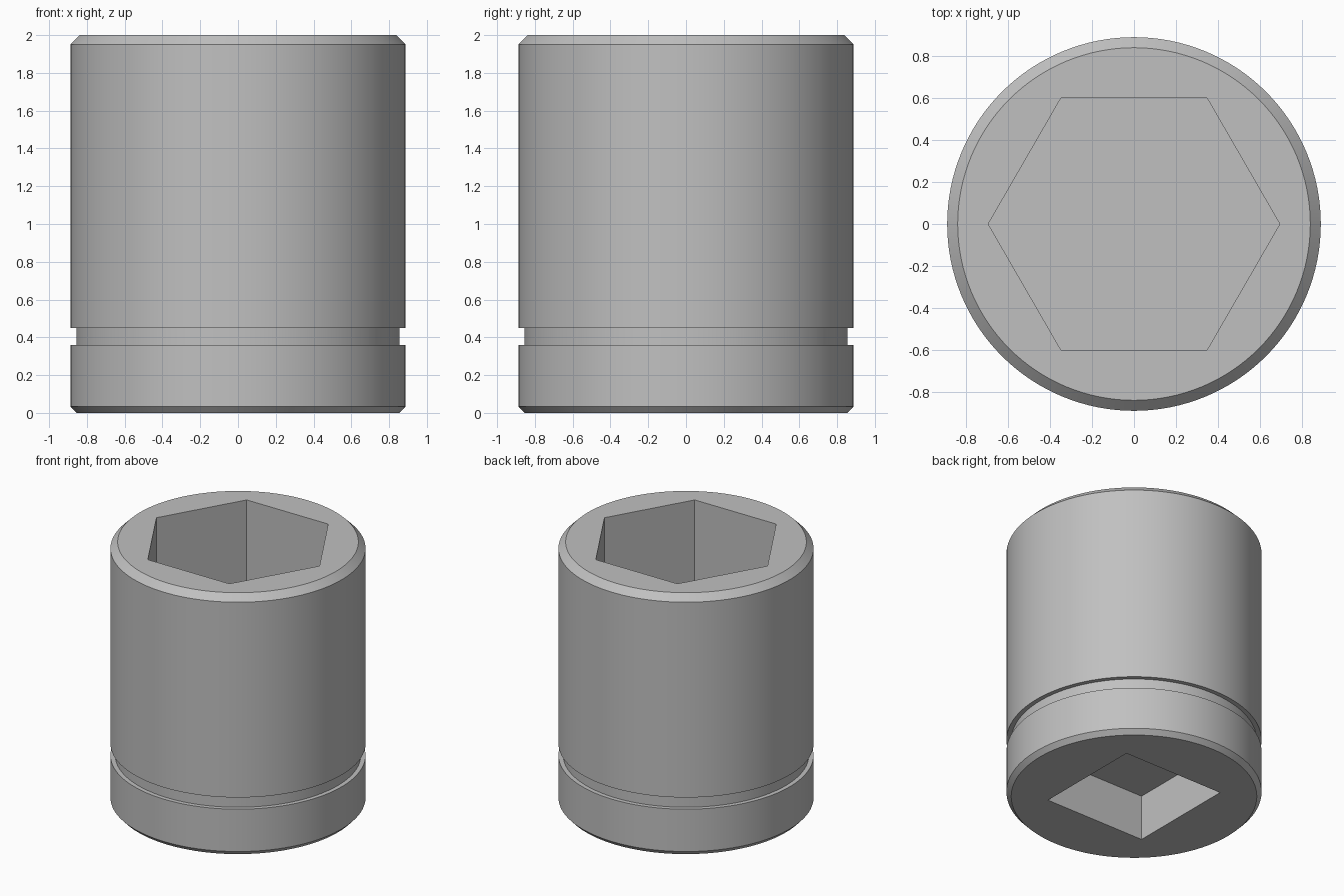
import bpy
import bmesh
import math

cube = bpy.data.objects.get("Cube")
if cube:
    bpy.data.objects.remove(cube, do_unlink=True)

steel = bpy.data.materials.new("brushed steel grey")
steel.use_nodes = True
GREY = (0.53, 0.53, 0.53, 1)
steel.diffuse_color = GREY
steel.node_tree.nodes["Principled BSDF"].inputs["Base Color"].default_value = GREY


def lathe(name, profile, sides, turn=0.0):
    """Closed solid made by stacking rings of (radius, height)."""
    bm = bmesh.new()
    rings = []
    for r, z in profile:
        angles = [turn + math.tau * i / sides for i in range(sides)]
        rings.append([bm.verts.new((r * math.cos(a), r * math.sin(a), z)) for a in angles])
    for low, high in zip(rings, rings[1:]):
        for i in range(sides):
            j = (i + 1) % sides
            bm.faces.new((low[i], low[j], high[j], high[i]))
    bm.faces.new(rings[0][::-1])
    bm.faces.new(rings[-1])
    mesh = bpy.data.meshes.new(name)
    bm.to_mesh(mesh)
    bm.free()
    mesh.materials.append(steel)
    obj = bpy.data.objects.new(name, mesh)
    bpy.context.collection.objects.link(obj)
    return obj


# Chamfered body with a shallow ring groove
R, GROOVE_R = 0.888, 0.855
body = lathe("socket_body", [
    (0.855, 0), (R, 0.035), (R, 0.36), (GROOVE_R, 0.36),
    (GROOVE_R, 0.45), (R, 0.45), (R, 1.95), (0.838, 2)], 128)

# Hexagonal nut recess from the top, square drive recess from below
hex_r = 0.6 / math.cos(math.pi / 6)
square_r = 0.425 * math.sqrt(2)
cutters = [
    lathe("hex_recess_cutter", [(hex_r, 1.0), (hex_r, 2.2)], 6),
    lathe("square_recess_cutter", [(square_r, -0.2), (square_r, 0.347)], 4, math.pi / 4),
]

bpy.ops.object.select_all(action="DESELECT")
bpy.context.view_layer.objects.active = body
body.select_set(True)
for cutter in cutters:
    cutter.hide_render = True
    mod = body.modifiers.new(cutter.name, "BOOLEAN")
    mod.operation = "DIFFERENCE"
    mod.solver = "EXACT"
    mod.object = cutter
    bpy.ops.object.modifier_apply(modifier=mod.name)
    bpy.data.objects.remove(cutter, do_unlink=True)

bpy.ops.object.shade_smooth_by_angle(angle=math.radians(25))
